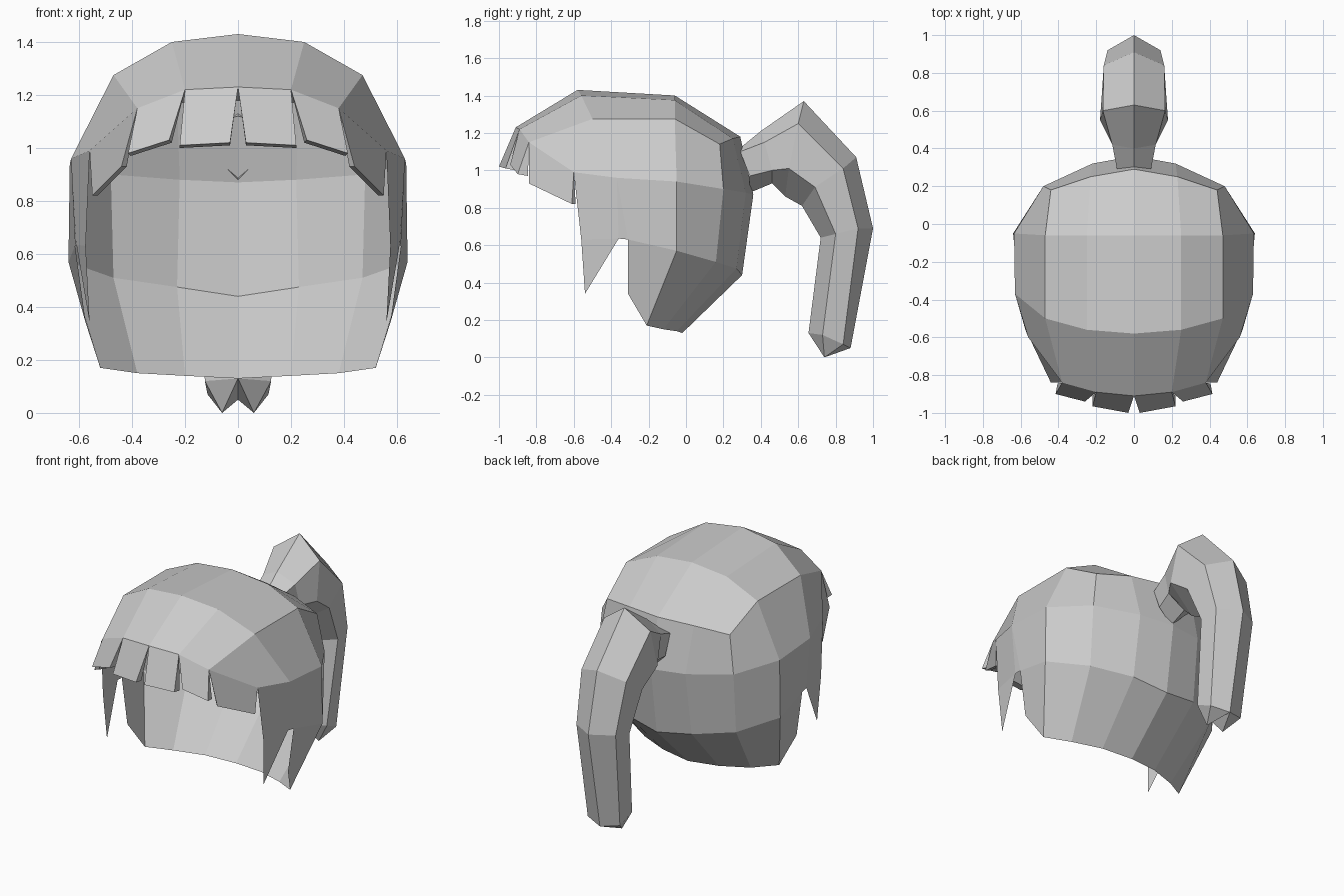
import bpy, bmesh
from mathutils import Vector

if "Cube" in bpy.data.objects:
    bpy.data.objects.remove(bpy.data.objects["Cube"])


def half_mesh(name, verts, faces):
    """Build the +x half of a part and mirror it across x = 0."""
    mesh = bpy.data.meshes.new(name)
    bm = bmesh.new()
    vs = [bm.verts.new(v) for v in verts]
    for f in faces:
        bm.faces.new([vs[i] for i in f])
    bmesh.ops.recalc_face_normals(bm, faces=bm.faces)
    bm.to_mesh(mesh)
    bm.free()
    ob = bpy.data.objects.new(name, mesh)
    bpy.context.collection.objects.link(ob)
    mod = ob.modifiers.new("mirror", 'MIRROR')
    mod.use_clip = True
    mod.merge_threshold = 0.0005
    return ob


def grid_faces(rows):
    """Quads between neighbouring rows of vertex indices."""
    return [(a[i], a[i + 1], b[i + 1], b[i])
            for a, b in zip(rows, rows[1:])
            for i in range(min(len(a), len(b)) - 1)]


# Hair cap: rows run from the centre line outwards
front = [(0, -.91, 1.23), (.20, -.89, 1.22), (.38, -.84, 1.15), (.56, -.60, .99)]
top = [(0, -.58, 1.43), (.25, -.56, 1.40), (.47, -.50, 1.275), (.63, -.37, .96)]
mid = [(0, -.06, 1.40), (.25, -.06, 1.375), (.47, -.06, 1.275), (.635, -.05, .94)]
crown = [(0, .29, 1.18), (.23, .25, 1.17), (.44, .18, 1.14), (.48, .20, .90)]
nape = [(0, .36, .87), (.22, .32, .88)]
low = [(0, .30, .44), (.23, .27, .475), (.47, .16, .51), (.64, -.05, .57),
       (.615, -.31, .63), (.61, -.36, .635), (.575, -.56, .63)]
hem = [(0, -.02, .13), (.20, -.05, .14), (.38, -.12, .15), (.52, -.21, .17),
       (.575, -.31, .34)]
lock_tip = [(.56, -.54, .34)]

verts, ids = [], []
for row in (front, top, mid, crown, nape, low, hem, lock_tip):
    ids.append(list(range(len(verts), len(verts) + len(row))))
    verts += row
F, T, M, C, N, L, H, P = ids
ring = N + [C[3], M[3]]
faces = grid_faces([F, T, M, C]) + grid_faces([C[:3], N + [C[3]]])
faces += grid_faces([ring, L[:4], H[:4]])
faces += [(M[3], T[3], L[4], L[3]), (L[3], L[4], H[4], H[3]),   # behind the ear
          (T[3], L[5], L[4]), (T[3], F[3], L[6], L[5]),         # side lock
          (L[5], L[6], P[0])]
half_mesh("hair_cap", verts, faces)


# Fringe: wedge-shaped strands hanging from the front edge
def strand(name, a, b, c, d, back):
    pts = [Vector(p) for p in (a, b, c, d)]
    pts += [pts[2] + Vector(back), pts[3] + Vector(back)]
    half_mesh(name, pts, [(0, 1, 2, 3), (1, 4, 2), (0, 3, 5),
                          (2, 4, 5, 3), (0, 5, 4, 1)])


strand("fringe_inner", front[0], front[1], (.22, -.965, 1.01), (.03, -1.0, 1.02),
       (0, .055, -.01))
strand("fringe_middle", front[1], front[2], (.415, -.90, .98), (.26, -.94, 1.03),
       (-.01, .055, -.01))
strand("fringe_outer", front[2], front[3], (.55, -.61, .82), (.44, -.84, .93),
       (-.02, .02, 0))

# Ponytail: six-sided sections (outer ridge, outer side, inner side, inner ridge)
sections = [
    [(0, .29, 1.12), (.09, .29, 1.10), (.09, .34, .97), (0, .34, .88)],
    [(0, .40, 1.21), (.115, .42, 1.15), (.12, .46, 1.00), (0, .46, .93)],
    [(0, .63, 1.37), (.165, .60, 1.25), (.18, .55, 1.01), (0, .53, .86)],
    [(0, .91, 1.07), (.16, .84, 1.01), (.17, .69, .91), (0, .62, .81)],
    [(0, 1.0, .69), (.14, .92, .69), (.155, .80, .66), (0, .72, .64)],
    [(0, .88, .05), (.115, .84, .07), (.125, .73, .12), (0, .655, .13)],
]
pv = [p for s in sections for p in s] + [(.06, .74, 0)]
rows = [list(range(i * 4, i * 4 + 4)) for i in range(len(sections))]
tip, e = len(pv) - 1, rows[-1]
pf = grid_faces(rows) + [(e[i], e[i + 1], tip) for i in range(3)] + [(e[3], e[0], tip)]
half_mesh("ponytail", pv, pf)
